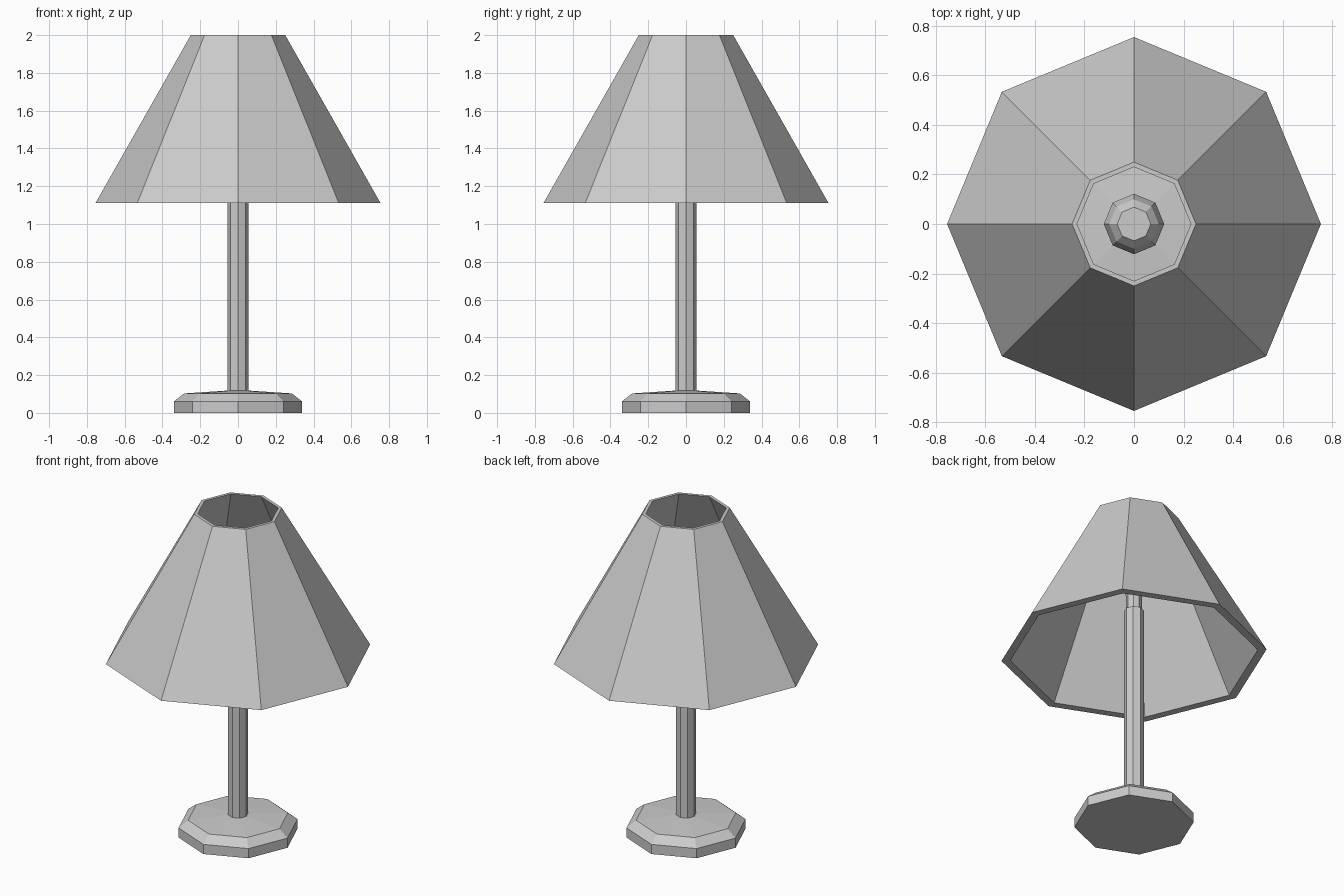
import bpy, bmesh
from math import cos, sin, pi

if "Cube" in bpy.data.objects:
    bpy.data.objects.remove(bpy.data.objects["Cube"])

SIDES = 8


def lathe(name, profile, closed=False):
    """Revolve (radius, z) points into an octagonal solid; closed joins last ring to first."""
    bm = bmesh.new()
    rings = [[bm.verts.new((r * cos(2 * pi * i / SIDES), r * sin(2 * pi * i / SIDES), z))
              for i in range(SIDES)] for r, z in profile]
    pairs = list(zip(rings, rings[1:]))
    if closed:
        pairs.append((rings[-1], rings[0]))
    else:
        bm.faces.new(rings[0][::-1])
        bm.faces.new(rings[-1])
    for a, b in pairs:
        for i in range(SIDES):
            j = (i + 1) % SIDES
            bm.faces.new((a[i], a[j], b[j], b[i]))
    bmesh.ops.recalc_face_normals(bm, faces=bm.faces)
    mesh = bpy.data.meshes.new(name)
    bm.to_mesh(mesh)
    bm.free()
    obj = bpy.data.objects.new(name, mesh)
    bpy.context.collection.objects.link(obj)
    return obj


# Foot with bevelled rim and slightly domed top
lathe("base", [(0.34, 0), (0.34, 0.06), (0.285, 0.103), (0.06, 0.118)])

# Stem, with narrower socket on top
lathe("pole", [(0.056, 0.11), (0.056, 1.40)])
lathe("socket", [(0.046, 1.39), (0.046, 1.52)])

# Pear-shaped bulb
lathe("bulb", [(0.045, 1.50), (0.07, 1.55), (0.11, 1.62), (0.122, 1.68),
               (0.10, 1.75), (0.068, 1.785)])

# Hollow conical shade, open at both ends
lathe("shade", [(0.755, 1.11), (0.25, 2.0), (0.23, 2.0), (0.705, 1.11)], closed=True)
